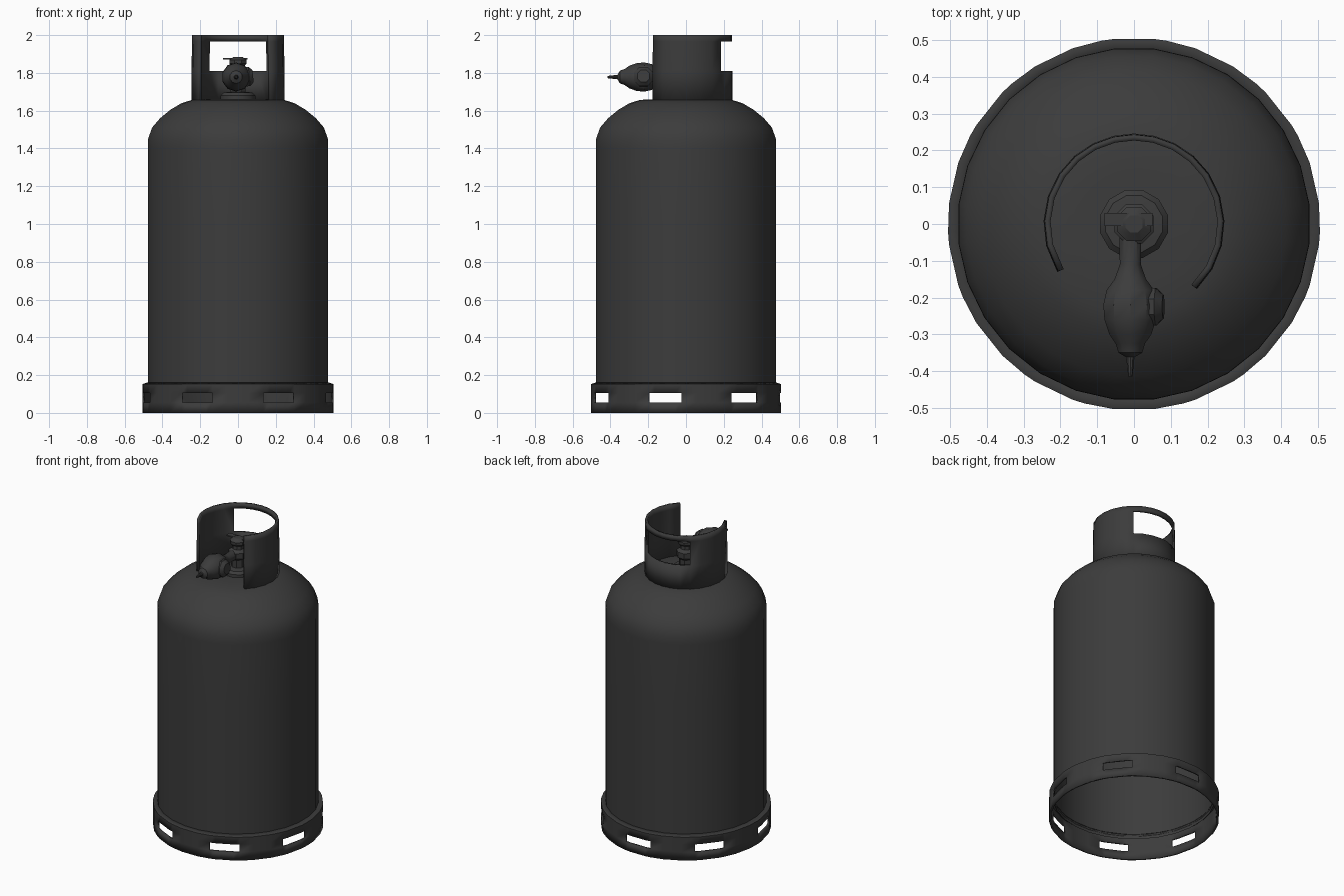
import bpy, bmesh, math
from mathutils import Vector, Matrix

if "Cube" in bpy.data.objects:
    bpy.data.objects.remove(bpy.data.objects["Cube"])

mat = bpy.data.materials.new("dark grey paint")
mat.diffuse_color = (0.045, 0.045, 0.045, 1)
mat.use_nodes = True
mat.node_tree.nodes["Principled BSDF"].inputs["Base Color"].default_value = mat.diffuse_color
rad = math.radians


def finish(name, bm, thickness=0, angle=35):
    bmesh.ops.remove_doubles(bm, verts=bm.verts, dist=1e-5)
    bmesh.ops.recalc_face_normals(bm, faces=bm.faces)
    me = bpy.data.meshes.new(name)
    bm.to_mesh(me)
    bm.free()
    me.materials.append(mat)
    ob = bpy.data.objects.new(name, me)
    bpy.context.collection.objects.link(ob)
    bpy.context.view_layer.objects.active = ob
    ob.select_set(True)
    bpy.ops.object.shade_smooth_by_angle(angle=rad(angle))
    ob.select_set(False)
    if thickness:
        m = ob.modifiers.new("wall", 'SOLIDIFY')
        m.thickness = thickness
        m.offset = -1
    return ob


def sheet(name, profile, angles, hole, thickness):
    """Curved wall: profile of (r, z) swept over angles (degrees), skipping hole cells."""
    bm = bmesh.new()
    grid = [[bm.verts.new((r * math.cos(rad(a)), r * math.sin(rad(a)), z))
             for r, z in profile] for a in angles]
    for i in range(len(angles) - 1):
        mid = (angles[i] + angles[i + 1]) / 2
        for j in range(len(profile) - 1):
            if not hole(mid, j):
                bm.faces.new((grid[i][j], grid[i + 1][j], grid[i + 1][j + 1], grid[i][j + 1]))
    return finish(name, bm, thickness)


def lathe(name, profile, sides, matrix=None, angle=35, base=True):
    """Solid of revolution around z from (r, z) points, then placed by matrix."""
    bm = bmesh.new()
    rings = []
    for r, z in profile:
        rings.append([bm.verts.new((r * math.cos(t), r * math.sin(t), z)) for t in
                      (2 * math.pi * (k + 0.5) / sides for k in range(sides))])
    for a, b in zip(rings, rings[1:]):
        for k in range(sides):
            n = (k + 1) % sides
            bm.faces.new((a[k], a[n], b[n], b[k]))
    if base:
        bm.faces.new(rings[0][::-1])
    bm.faces.new(rings[-1])
    if matrix:
        bm.transform(matrix)
    return finish(name, bm, 0, angle)


def along(point, direction):
    q = Vector(direction).to_track_quat('Z', 'Y')
    return Matrix.Translation(point) @ q.to_matrix().to_4x4()


# tank body: hollow shell, open underneath, with rounded shoulder
lathe("tank_body", [(0.48, 0.13), (0.48, 0.6), (0.48, 1.0),
                    (0.48, 1.40), (0.479, 1.45), (0.458, 1.51), (0.415, 1.56), (0.36, 1.605),
                    (0.30, 1.64), (0.245, 1.657), (0.15, 1.662)], 28, angle=50, base=False)

# foot ring: 28 sides with seven slots, symmetric about the y axis
foot_angles = sorted(90 + s * 360 / 7 + d for s in range(7)
                     for d in (-19.286, -10.3, -6.43, 6.43, 10.3, 19.286))
foot_angles.append(foot_angles[0] + 360)


def foot_slot(a, row):
    d = (a - 90 + 180 / 7) % (360 / 7) - 180 / 7
    return row == 1 and abs(d) < 10.3


sheet("foot_ring", [(0.506, 0), (0.506, 0.055), (0.506, 0.105), (0.506, 0.152), (0.478, 0.162)],
      foot_angles, foot_slot, 0.012)

# collar: open at the front, handle window at the back
collar_angles = [-46, -30, -14, 2, 18, 34, 49, 63, 77, 90, 103, 117, 131, 146, 162, 178, 194, 212]
sheet("handle_collar", [(0.246, 1.64), (0.246, 1.81), (0.244, 1.967), (0.243, 2.0)],
      collar_angles, lambda a, row: row == 1 and 49 < a < 131, 0.016)

# valve on the tank axis
lathe("valve_neck", [(0.095, 1.65), (0.095, 1.68), (0.08, 1.695), (0.045, 1.70)], 12)
lathe("valve_stem", [(0.042, 1.69), (0.042, 1.75), (0.058, 1.765), (0.058, 1.80),
                     (0.035, 1.815), (0.03, 1.87)], 8)
lathe("valve_top", [(0.04, 1.84), (0.05, 1.85), (0.05, 1.868), (0.025, 1.885)], 8)
bm = bmesh.new()
bmesh.ops.create_cube(bm, size=1, matrix=Matrix.Translation((-0.015, 0.012, 1.876))
                      @ Matrix.Diagonal((0.13, 0.035, 0.008, 1)))
finish("valve_lever", bm)

# outlet pipe and regulator pointing to the front
forward = along((-0.01, 0, 1.778), (0, -1, 0))
lathe("regulator", [(0.032, 0.0), (0.03, 0.11), (0.045, 0.15), (0.068, 0.18), (0.077, 0.22),
                    (0.074, 0.26), (0.06, 0.30), (0.042, 0.325), (0.034, 0.35),
                    (0.012, 0.362), (0.006, 0.415)], 10, forward)
lathe("regulator_knob", [(0.055, 0), (0.055, 0.03), (0.035, 0.05)], 8,
      along((0.03, -0.225, 1.778), (1, 0, 0.1)))
